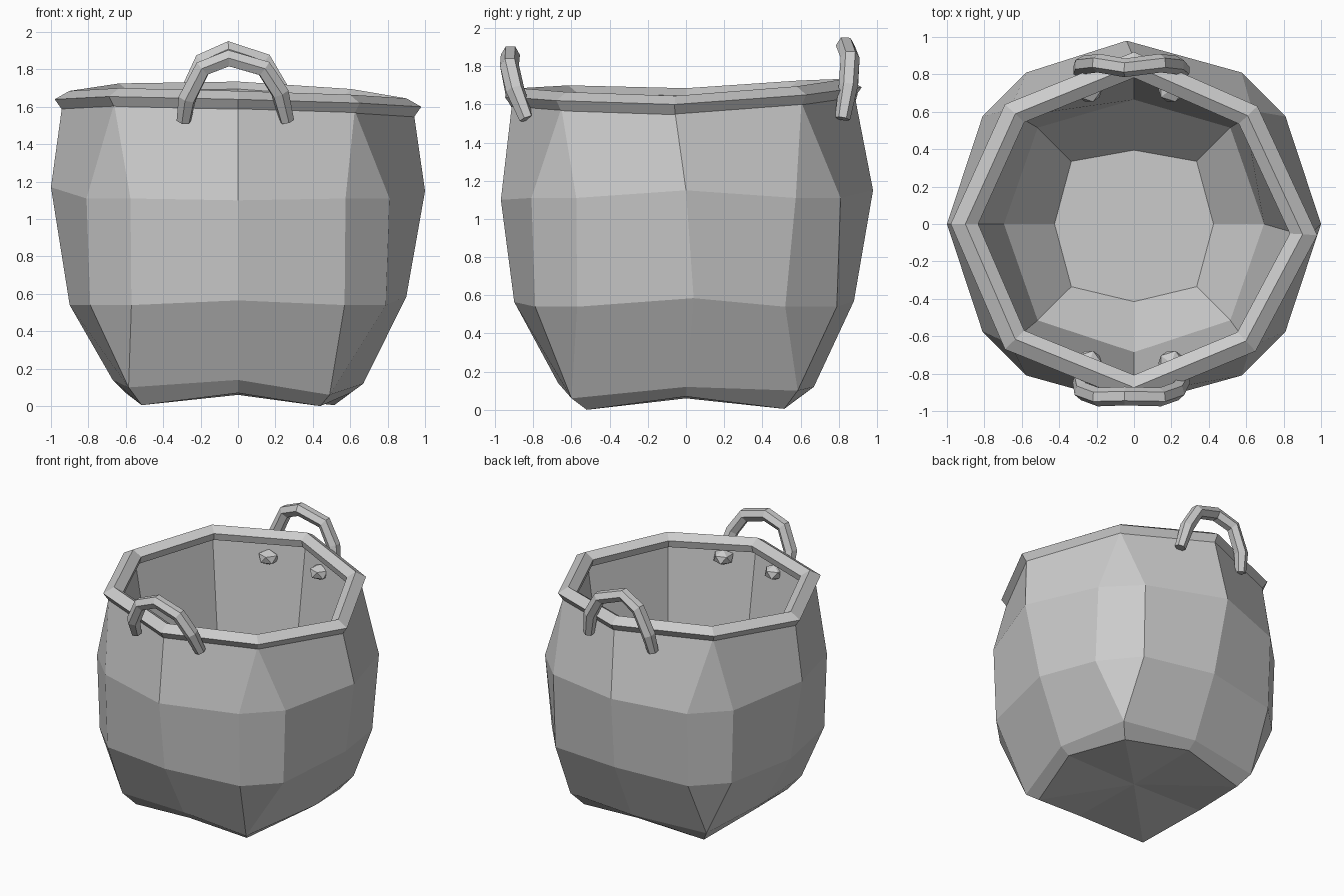
import bpy, bmesh
from mathutils import Vector

if "Cube" in bpy.data.objects:
    bpy.data.objects.remove(bpy.data.objects["Cube"], do_unlink=True)

grey = bpy.data.materials.new("plain_grey")
grey.use_nodes = True
grey.diffuse_color = (0.6, 0.6, 0.6, 1)
grey.node_tree.nodes["Principled BSDF"].inputs["Base Color"].default_value = (0.6, 0.6, 0.6, 1)


def finish(bm, name, closed=True):
    """Turn a bmesh into a flat shaded object."""
    bmesh.ops.remove_doubles(bm, verts=bm.verts, dist=0.001)
    if closed:
        bmesh.ops.recalc_face_normals(bm, faces=bm.faces)
    mesh = bpy.data.meshes.new(name)
    bm.to_mesh(mesh)
    bm.free()
    mesh.materials.append(grey)
    ob = bpy.data.objects.new(name, mesh)
    bpy.context.collection.objects.link(ob)


def bridge(bm, a, b):
    n = len(a)
    for i in range(n):
        bm.faces.new((a[i], b[i], b[(i + 1) % n], a[(i + 1) % n]))


def add_ring(bm, points):
    return [bm.verts.new(p) for p in points]


# Rim outline, counter-clockwise from +x, slightly uneven as if hand made
RIM = [Vector(p) for p in (
    (.98, -.06, 1.6), (.66, .63, 1.65), (0, .92, 1.69), (-.69, .64, 1.68),
    (-.98, 0, 1.64), (-.69, -.67, 1.655), (0, -.95, 1.64), (.65, -.68, 1.62))]


def rim_ring(scale, dz):
    return [Vector((p.x * scale, p.y * scale, p.z + dz)) for p in RIM]


def split_corners(ring):
    """Eight points to twelve, with each corner doubled."""
    return [p for i, p in enumerate(ring) for p in [p] * (1 + i % 2)]


def chamfered(radius, far, near, z_axis, z_corner):
    """Twelve point ring: four axis points and a pair at each corner."""
    ring = []
    for k, (c, s) in enumerate(((1, 0), (0, 1), (-1, 0), (0, -1))):
        for u, v, z in ((radius, 0, z_axis[k]), (far, near, z_corner), (near, far, z_corner)):
            ring.append(Vector((u * c - v * s, u * s + v * c, z)))
    return ring


# Outer shell: corners fan out at the belly and close again at the feet
foot = chamfered(.67, .585, .585, (.12, .12, .14, .14), .1)
foot[10] = foot[11] = Vector((.49, -.6, .06))
sole = chamfered(.6, .515, .515, [.07] * 4, .005)
sole[10] = sole[11] = Vector((.44, -.52, 0))
belly = chamfered(1, .81, .575, (1.15, 1.15, 1.17, 1.1), 1.11)
belly[3] = Vector((-.04, .98, 1.15))
belly[9].y = -.97
waist = chamfered(.9, .79, .57, (.585, .57, .54, .565), .54)
waist[0].y = .04
waist[1].y = .52
waist[3].y = .88
outer = [split_corners(rim_ring(.96, -.04)), belly, waist, foot, sole]
bm = bmesh.new()
rings = [add_ring(bm, r) for r in outer]
for a, b in zip(rings, rings[1:]):
    bridge(bm, a, b)
centre = bm.verts.new((0, 0, .06))
for i in range(12):
    bm.faces.new((rings[-1][i], centre, rings[-1][(i + 1) % 12]))
finish(bm, "pot_outside")


# Inner lining: eight walls, a sloping foot and a flat floor
def octagon(radius, corner, z):
    return [Vector((x * r, y * r, z)) for x, y, r in (
        (1, 0, radius), (1, 1, corner), (0, 1, radius - .03), (-1, 1, corner),
        (-1, 0, radius), (-1, -1, corner), (0, -1, radius - .01), (1, -1, corner))]


bm = bmesh.new()
rings = [add_ring(bm, r) for r in (
    rim_ring(.9, -.05), octagon(.695, .515, .5), octagon(.425, .335, .2))]
for a, b in zip(rings, rings[1:]):
    bridge(bm, b, a)
bm.faces.new(rings[-1])
finish(bm, "pot_inside", False)

# Rim: five sided section swept round the mouth
SECTION = ((1, 0), (.92, .045), (.85, .005), (.865, -.05), (.955, -.062))
bm = bmesh.new()
rings = [add_ring(bm, rim_ring(*s)) for s in SECTION]
for a, b in zip(rings, rings[1:] + rings[:1]):
    bridge(bm, a, b)
finish(bm, "rim")

# Arched carrying handles, with a lopsided arch: across and up
ARCH = ((-.29, 0), (-.272, .12), (-.19, .28), (-.05, .335), (.14, .28), (.225, .15), (.262, 0))


def handle(name, depths, height):
    cu = bpy.data.curves.new(name, "CURVE")
    cu.dimensions = "3D"
    cu.bevel_depth = .05
    cu.bevel_resolution = 1
    cu.use_fill_caps = True
    sp = cu.splines.new("POLY")
    sp.points.add(len(ARCH) - 1)
    for p, (x, z), y in zip(sp.points, ARCH, depths + depths[-2::-1]):
        p.co = (x, y, 1.525 + z * height, 1)
    for end in (0, -1):
        sp.points[end].radius = .8
    cu.materials.append(grey)
    ob = bpy.data.objects.new(name, cu)
    bpy.context.collection.objects.link(ob)
    bpy.ops.object.select_all(action="DESELECT")
    ob.select_set(True)
    bpy.context.view_layer.objects.active = ob
    bpy.ops.object.convert(target="MESH")
    for f in bpy.context.object.data.polygons:
        f.use_smooth = False


handle("front_handle", [-.835, -.895, -.925, -.92], 1)
handle("back_handle", [.82, .85, .86, .835], 1.14)

# Pegs holding the handles on the inside wall
for side, y in (("front", -.745), ("back", .72)):
    for hand, x in (("right", -.24), ("left", .2)):
        bm = bmesh.new()
        bmesh.ops.create_icosphere(bm, subdivisions=1, radius=.078)
        bmesh.ops.scale(bm, verts=bm.verts, vec=(1, 1, .75))
        bmesh.ops.translate(bm, verts=bm.verts, vec=(x, y, 1.53))
        finish(bm, f"{side}_{hand}_peg")
